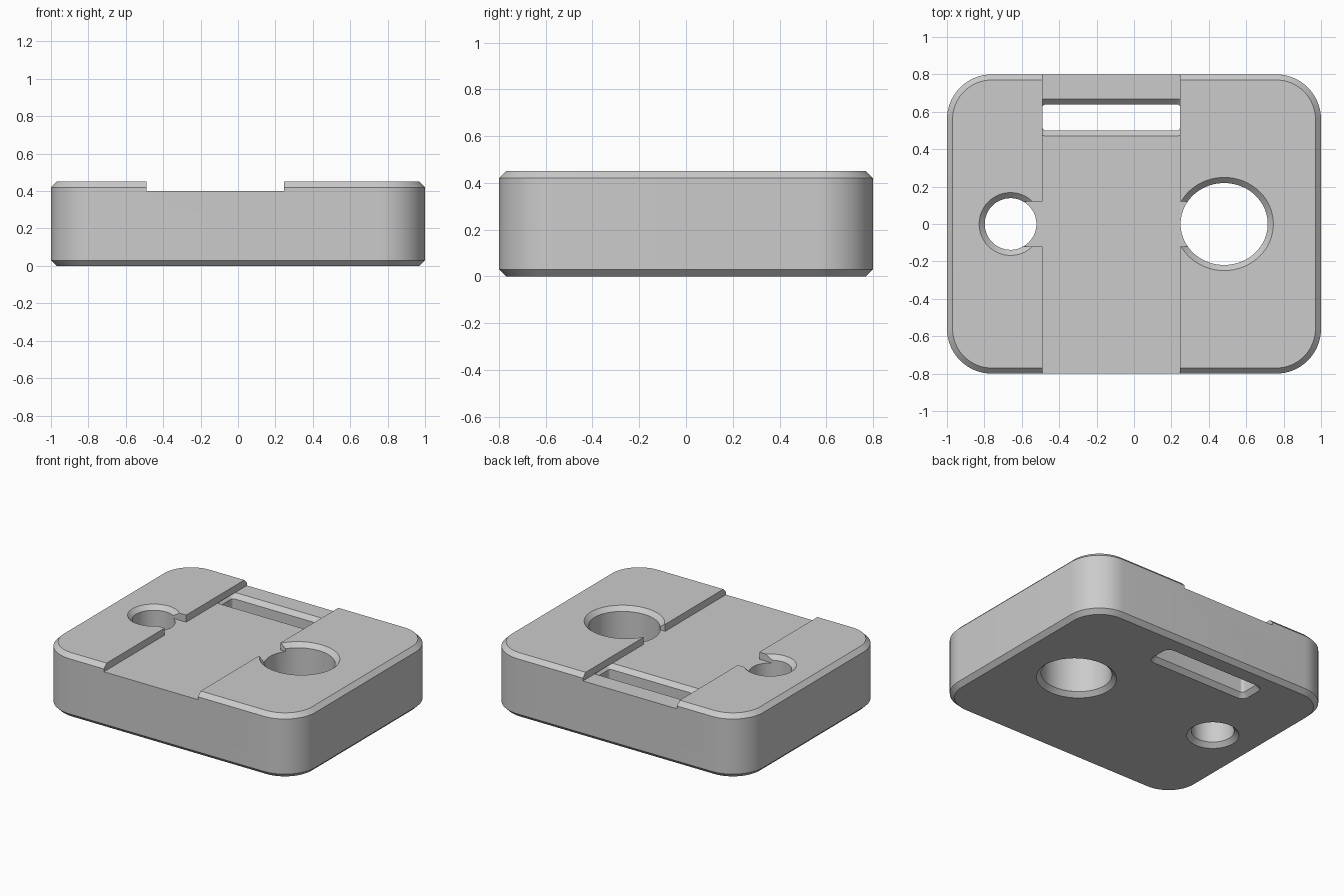
import bpy
import bmesh
import math

cube = bpy.data.objects.get("Cube")
if cube:
    bpy.data.objects.remove(cube, do_unlink=True)

grey = bpy.data.materials.new("plain grey")
grey.use_nodes = True
grey.diffuse_color = (0.6, 0.6, 0.6, 1)
grey.node_tree.nodes["Principled BSDF"].inputs["Base Color"].default_value = (0.6, 0.6, 0.6, 1)

CHAMFER = 0.03
HEIGHT = 0.45
FLOOR = 0.40


def rounded_rect(hx, hy, r, steps=16):
    """Outline maker: a rounded rectangle grown outward by d."""
    def outline(d):
        pts = []
        for q, (sx, sy) in enumerate([(1, 1), (-1, 1), (-1, -1), (1, -1)]):
            for i in range(steps + 1):
                a = (q + i / steps) * math.pi / 2
                pts.append((sx * (hx - r) + (r + d) * math.cos(a),
                            sy * (hy - r) + (r + d) * math.sin(a)))
        return pts
    return outline


def ellipse(rx, ry, n=96):
    """Outline maker: an ellipse grown outward by d."""
    def outline(d):
        return [((rx + d) * math.cos(2 * math.pi * i / n),
                 (ry + d) * math.sin(2 * math.pi * i / n)) for i in range(n)]
    return outline


def loft(name, outline, levels, cx=0.0, cy=0.0):
    """Closed solid through outlines at (height, growth) levels."""
    bm = bmesh.new()
    rings = [[bm.verts.new((cx + x, cy + y, z)) for x, y in outline(d)] for z, d in levels]
    for low, high in zip(rings, rings[1:]):
        for i in range(len(low)):
            j = (i + 1) % len(low)
            bm.faces.new((low[i], low[j], high[j], high[i]))
    bm.faces.new(rings[0][::-1])
    bm.faces.new(rings[-1])
    mesh = bpy.data.meshes.new(name)
    bm.to_mesh(mesh)
    bm.free()
    mesh.materials.append(grey)
    ob = bpy.data.objects.new(name, mesh)
    bpy.context.collection.objects.link(ob)
    return ob


def box(name, x0, x1, y0, y1, z0, z1):
    """Plain box cutter."""
    hx, hy = (x1 - x0) / 2, (y1 - y0) / 2
    corners = [(hx, hy), (-hx, hy), (-hx, -hy), (hx, -hy)]
    return loft(name, lambda d: corners, [(z0, 0), (z1, 0)], (x0 + x1) / 2, (y0 + y1) / 2)


# Chamfered block with rounded corners
block = loft("block", rounded_rect(1.0, 0.8, 0.24),
             [(0, -CHAMFER), (CHAMFER, 0), (HEIGHT - CHAMFER, 0), (HEIGHT, -CHAMFER)])

# Through holes flare at both ends, overshooting the block
flared = [(-CHAMFER, 2 * CHAMFER), (CHAMFER, 0),
          (HEIGHT - CHAMFER, 0), (HEIGHT + CHAMFER, 2 * CHAMFER)]
slot_levels = flared[:2] + [(FLOOR - CHAMFER, 0), (FLOOR + 0.0005, CHAMFER)]

cutters = [
    box("channel_cutter", -0.49, 0.247, -1, 1, FLOOR, 0.6),
    box("link_cutter", -0.66, 0.48, -0.12, 0.12, FLOOR, 0.55),
    loft("small_hole_cutter", ellipse(0.138, 0.138), flared, -0.66),
    loft("large_hole_cutter", ellipse(0.233, 0.219), flared, 0.482),
    loft("strap_slot_cutter", rounded_rect(0.369, 0.07, 0.02, 8), slot_levels, -0.1215, 0.57),
]

# Cut each opening in turn
bpy.ops.object.select_all(action="DESELECT")
bpy.context.view_layer.objects.active = block
block.select_set(True)
for cutter in cutters:
    cutter.hide_render = True
    mod = block.modifiers.new(cutter.name, "BOOLEAN")
    mod.operation = "DIFFERENCE"
    mod.solver = "EXACT"
    mod.object = cutter
    bpy.ops.object.modifier_apply(modifier=mod.name)
    bpy.data.objects.remove(cutter, do_unlink=True)

bpy.ops.object.shade_smooth_by_angle(angle=math.radians(30))
